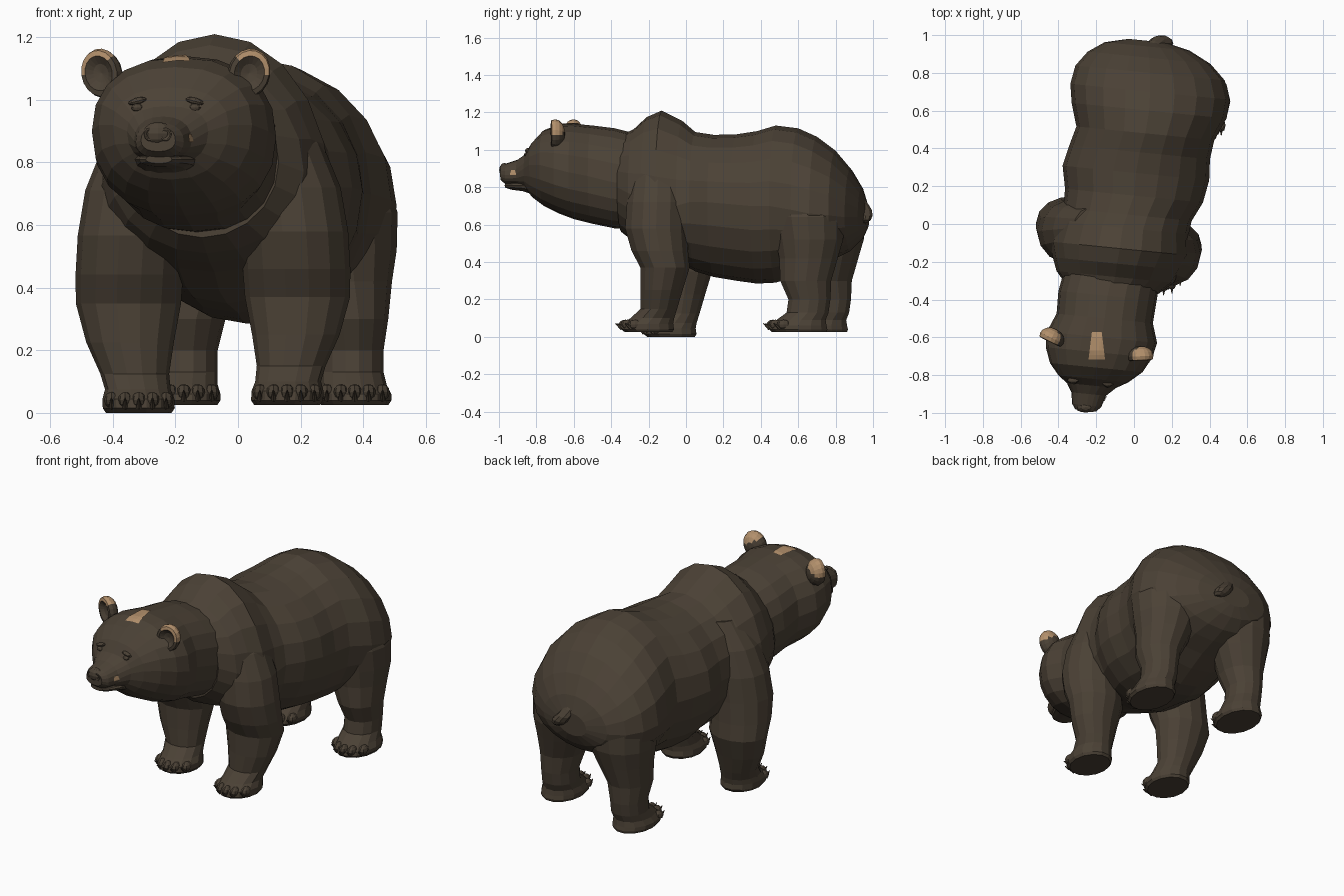
import bpy, bmesh, math
from math import sin, cos, pi, sqrt, copysign
from mathutils import Vector, Matrix, Euler
from mathutils.bvhtree import BVHTree

if "Cube" in bpy.data.objects:
    bpy.data.objects.remove(bpy.data.objects["Cube"])

SKEW = 0.1  # every cross-section turns slightly, left side forward


def material(name, rgb):
    m = bpy.data.materials.new(name)
    m.use_nodes = True
    m.diffuse_color = (*rgb, 1)
    m.node_tree.nodes["Principled BSDF"].inputs["Base Color"].default_value = (*rgb, 1)
    return m


FUR = material("dark_brown_fur", (0.07, 0.053, 0.036))
TAN = material("tan_fur", (0.45, 0.28, 0.15))


def finish(name, bm, mats=(FUR,)):
    bmesh.ops.recalc_face_normals(bm, faces=bm.faces[:])
    me = bpy.data.meshes.new(name)
    bm.to_mesh(me)
    bm.free()
    for m in mats:
        me.materials.append(m)
    ob = bpy.data.objects.new(name, me)
    bpy.context.collection.objects.link(ob)
    return ob


def loft(name, rings):
    """Skin a list of closed point rings and cap both ends."""
    bm = bmesh.new()
    rows = [[bm.verts.new(p) for p in ring] for ring in rings]
    n = len(rows[0])
    for a, b in zip(rows, rows[1:]):
        for i in range(n):
            j = (i + 1) % n
            bm.faces.new((a[i], a[j], b[j], b[i]))
    bm.faces.new(rows[0])
    bm.faces.new(rows[-1])
    return finish(name, bm)


def upright_ring(y, cx, hw, top, low, mid, n=20, p=1.0):
    """Egg-shaped section across the body; mid is the widest height, p below 1 is boxier."""
    pts = []
    for i in range(n):
        a = 2 * pi * i / n
        c, s = (copysign(abs(t) ** p, t) for t in (cos(a), sin(a)))
        dx = hw * c
        pts.append((cx + dx, y - SKEW * dx, mid + s * ((top - mid) if s > 0 else (mid - low))))
    return pts


def flat_ring(z, cx, cy, rx, ry, n=14):
    """Level section through a leg or tail."""
    return [(cx + rx * cos(2 * pi * i / n),
             cy + ry * sin(2 * pi * i / n), z) for i in range(n)]


def add_blob(bm, loc, scale, rot=(0, 0, 0), u=10, v=6):
    mat = Matrix.LocRotScale(Vector(loc), Euler(rot), Vector(scale))
    bmesh.ops.create_uvsphere(bm, u_segments=u, v_segments=v, radius=1, matrix=mat)


def blob(name, *args):
    bm = bmesh.new()
    add_blob(bm, *args)
    return finish(name, bm)


def dished(name, loc, scale, rot=(0, 0, 0), tan_side=None):
    """Ball with its front pushed in to a cup; optional tan crown leaning outward."""
    bm = bmesh.new()
    add_blob(bm, (0, 0, 0), (1, 1, 1), (pi / 2, 0, 0), 18, 8)
    for v in bm.verts:
        if v.co.y < -0.6:
            v.co.y = -0.6 - (v.co.y + 0.6) * 1.5
    if tan_side:
        for f in bm.faces:
            c = f.calc_center_median()
            cup = c.y < 0 and Vector((c.x, c.z)).length < 0.75
            f.material_index = int(c.z + 0.25 * tan_side * c.x > 0.36 and not cup)
    bm.transform(Matrix.LocRotScale(Vector(loc), Euler(rot), Vector(scale)))
    return finish(name, bm, (FUR, TAN) if tan_side else (FUR,))


def drape(name, target, centre, u, v, direction):
    """Thin coloured plate laid on a surface."""
    tree = BVHTree.FromPolygons([p.co for p in target.data.vertices],
                                [p.vertices for p in target.data.polygons])
    bm = bmesh.new()
    d, grid, n = Vector(direction), [], 6
    for i in range(n + 1):
        row = []
        for j in range(n + 1):
            t = 2 * j / n - 1
            # the plate narrows toward its far end
            start = Vector(centre) + Vector(u) * (2 * i / n - 1) * (1 - .25 * t) + Vector(v) * t - d
            hit = tree.ray_cast(start, d)[0]
            row.append(bm.verts.new((hit or start + d) - d * 0.005))
        grid.append(row)
    for a, b in zip(grid, grid[1:]):
        for j in range(n):
            bm.faces.new((a[j], a[j + 1], b[j + 1], b[j]))
    ob = finish(name, bm, (TAN,))
    # keep the outward side up
    if ob.data.polygons[0].normal.dot(d) > 0:
        ob.data.flip_normals()


# Torso: chest, hump, belly and rump (y, centre x, half width, top, bottom, widest height)
loft("torso", [upright_ring(*s) for s in (
    (-.345, -.115, .245, 1.08, .56, .80), (-.28, -.10, .31, 1.11, .51, .77),
    (-.21, -.09, .34, 1.175, .48, .74), (-.13, -.075, .37, 1.21, .45, .70),
    (-.02, -.06, .35, 1.155, .39, .70), (.05, -.035, .34, 1.095, .35, .72),
    (.15, 0, .365, 1.08, .32, .72), (.27, .01, .388, 1.083, .30, .71),
    (.38, .03, .372, 1.10, .285, .70), (.48, .06, .365, 1.13, .29, .70),
    (.6, .08, .41, 1.115, .33, .68), (.7, .085, .422, 1.07, .38, .66),
    (.8, .085, .395, .995, .42, .65), (.88, .08, .325, .90, .46, .64),
    (.94, .07, .225, .80, .52, .64), (.97, .07, .10, .71, .58, .64))])

# Neck, skull and upper muzzle
head = loft("head", [upright_ring(*s, p=.88) for s in (
    (-.2, -.1, .25, 1.07, .57, .80), (-.38, -.14, .26, 1.115, .58, .83),
    (-.5, -.155, .255, 1.13, .605, .86), (-.6, -.17, .292, 1.14, .63, .88),
    (-.68, -.185, .282, 1.135, .66, .90), (-.76, -.2, .245, 1.105, .70, .92),
    (-.82, -.215, .185, 1.04, .745, .92), (-.855, -.225, .13, .98, .79, .90),
    (-.9, -.24, .092, .947, .81, .87), (-.96, -.25, .077, .927, .813, .865),
    (-.988, -.255, .055, .915, .835, .87))])
loft("lower_jaw", [upright_ring(*s, n=14, p=.9) for s in (
    (-.80, -.225, .11, .84, .755, .81), (-.87, -.235, .09, .83, .778, .81),
    (-.935, -.248, .068, .828, .787, .81), (-.965, -.253, .042, .824, .797, .81))])

# Nose and nostrils
blob("nose", (-.256, -.97, .892), (.05, .029, .038))
for side, name in ((-1, "right"), (1, "left")):
    dished(name + "_nostril", (-.256 + side * .025, -.988 - side * .002, .89), (.019, .011, .022))
    # Eyes under a small brow
    x, y = -.23 + side * .092, -.842 - side * .009
    blob(name + "_eye", (x, y, .975), (.02, .015, .013))
    blob(name + "_brow", (x, y + .006, .996), (.032, .016, .011), (0, side * .25, 0))
    # Ears
    dished(name + "_ear", (-.2 + side * .235, -.652 - side * .048, 1.085),
           (.068, .053, .08), (0, side * .3, -.2 + side * .25), tan_side=side)

# Tan markings
drape("forehead_marking", head, (-.197, -.645, 1.14), (.035, 0, 0), (0, .072, 0), (0, 0, -1))
drape("muzzle_marking", head, (-.165, -.925, .878), (0, .014, 0), (0, 0, .013), (-1, 0, 0))

# Legs: (height, centre x, centre y, half width, half depth), left side
FRONT = ((1.0, .06, -.14, .10, .11), (.86, .12, -.15, .15, .15), (.72, .165, -.155, .163, .165),
         (.58, .18, -.16, .172, .17), (.46, .187, -.14, .172, .155),
         (.37, .19, -.112, .168, .135), (.25, .185, -.13, .14, .115), (.15, .17, -.145, .11, .10),
         (.10, .16, -.18, .105, .12), (.07, .158, -.205, .115, .14),
         (.04, .157, -.205, .115, .145), (.025, .157, -.2, .105, .13))
HIND = ((.9, .22, .56, .11, .10), (.78, .28, .62, .18, .17), (.64, .31, .65, .20, .20),
        (.52, .322, .66, .185, .185), (.42, .337, .655, .155, .16), (.3, .36, .64, .12, .14),
        (.2, .365, .66, .10, .115), (.13, .365, .65, .10, .115), (.09, .37, .615, .105, .135),
        (.06, .373, .60, .117, .155), (.04, .373, .60, .117, .16), (.025, .373, .605, .107, .15))


def leg(name, sections, mirror_x=None, dy=0, dz=0):
    def place(x):
        return x if mirror_x is None else 2 * mirror_x - x
    secs = [(z + dz * min(1, (1 - z) * 1.3), place(x), y + dy, rx, ry)
            for z, x, y, rx, ry in sections]
    loft(name, [flat_ring(*s) for s in secs])
    # Toes and claws along the front rim of the paw
    z, cx, cy, rx, ry = secs[-2]
    bm = bmesh.new()
    for i in range(-2, 3):
        dx = i * rx * .38
        y = cy - ry * sqrt(1 - (dx / rx) ** 2)
        add_blob(bm, (cx + dx, y + .026, z + .026), (.023, .036, .026), u=8)
        tilt = (Matrix.Translation((cx + dx, y - .01, z + .018))
                @ Matrix.Rotation(math.radians(50), 4, 'X'))
        bmesh.ops.create_cone(bm, cap_ends=True, segments=6, radius1=.002, radius2=.010,
                              depth=.045, matrix=tilt @ Matrix.Rotation(pi, 4, 'X'))
    finish(name + "_toes", bm)


leg("left_front_leg", FRONT)
leg("right_front_leg", FRONT, -.08, .12, -.025)
leg("left_hind_leg", HIND)
leg("right_hind_leg", HIND, .10, .11)

# Short tail curling to the side
loft("tail", [flat_ring(*s, n=10) for s in (
    (.77, .08, .90, .03, .025), (.72, .10, .935, .042, .035), (.68, .125, .955, .046, .04),
    (.65, .15, .96, .05, .04), (.625, .168, .957, .04, .033), (.61, .178, .95, .02, .02))])
